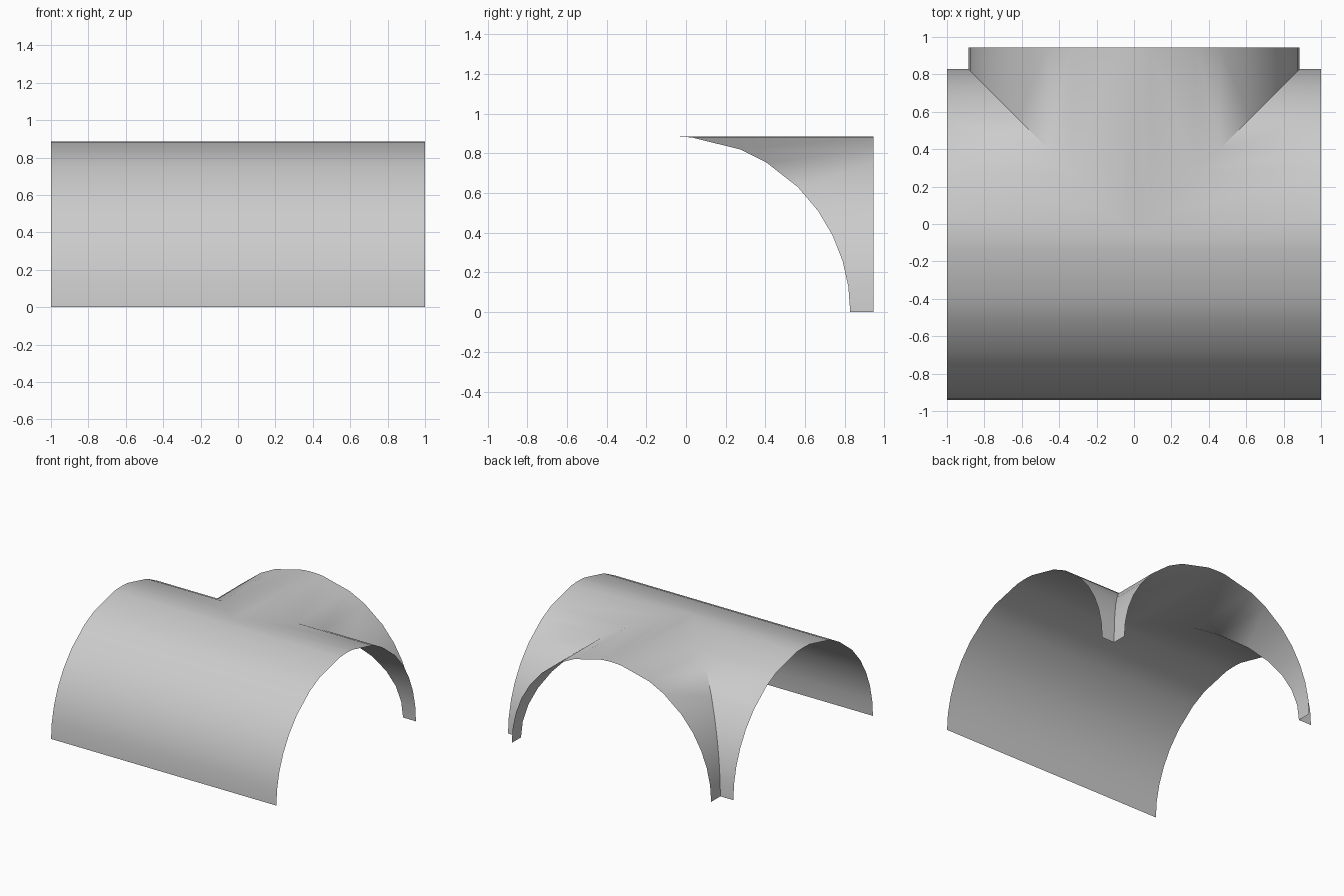
import bpy, bmesh, math

cube = bpy.data.objects.get("Cube")
if cube:
    bpy.data.objects.remove(cube, do_unlink=True)

RADIUS = 0.885
AXIS_Y = -0.057     # centre line of the long vault
BACK_Y = 0.945      # open end of the side vault
HALF_LENGTH = 1.0

# Quarter arch from the foot to the narrow flat crown: (offset from axis, height)
angles = [0, 8.4, 17, 25.8, 35.2, 45.4, 58.5, 67.9, 84.5, 88.7]
arch = [(RADIUS * math.cos(math.radians(a)), RADIUS * math.sin(math.radians(a)))
        for a in angles]

bm = bmesh.new()


def face(*points):
    bm.faces.new([bm.verts.new(p) for p in points])


for (a, za), (b, zb) in zip(arch, arch[1:]):
    # Long vault, uninterrupted front slope
    face((-HALF_LENGTH, AXIS_Y - a, za), (HALF_LENGTH, AXIS_Y - a, za),
         (HALF_LENGTH, AXIS_Y - b, zb), (-HALF_LENGTH, AXIS_Y - b, zb))
    for s in (-1, 1):
        # Long vault, back slope cut along the diagonal groin
        face((s * HALF_LENGTH, AXIS_Y + a, za), (s * a, AXIS_Y + a, za),
             (s * b, AXIS_Y + b, zb), (s * HALF_LENGTH, AXIS_Y + b, zb))
        # Side vault running to the back, starting at the same groin
        face((s * a, AXIS_Y + a, za), (s * a, BACK_Y, za),
             (s * b, BACK_Y, zb), (s * b, AXIS_Y + b, zb))

# Crown strips of both vaults
c, top = arch[-1]
face((-HALF_LENGTH, AXIS_Y - c, top), (HALF_LENGTH, AXIS_Y - c, top),
     (HALF_LENGTH, AXIS_Y + c, top), (c, AXIS_Y + c, top),
     (-c, AXIS_Y + c, top), (-HALF_LENGTH, AXIS_Y + c, top))
face((-c, AXIS_Y + c, top), (c, AXIS_Y + c, top), (c, BACK_Y, top), (-c, BACK_Y, top))

# Weld the strips into one open shell facing outward
bmesh.ops.remove_doubles(bm, verts=bm.verts, dist=0.0005)
bmesh.ops.recalc_face_normals(bm, faces=bm.faces)
bm.normal_update()
if sum(f.normal.z * f.calc_area() for f in bm.faces) < 0:
    bmesh.ops.reverse_faces(bm, faces=bm.faces)

mesh = bpy.data.meshes.new("vault_shell")
bm.to_mesh(mesh)
bm.free()
vault = bpy.data.objects.new("vault_shell", mesh)
bpy.context.collection.objects.link(vault)

# Plain grey finish
grey = bpy.data.materials.new("light_grey")
grey.use_nodes = True
colour = (0.6, 0.6, 0.6, 1)
grey.diffuse_color = colour
grey.node_tree.nodes["Principled BSDF"].inputs["Base Color"].default_value = colour
mesh.materials.append(grey)

# Smooth curves with a crisp lower groin
bpy.ops.object.select_all(action='DESELECT')
vault.select_set(True)
bpy.context.view_layer.objects.active = vault
bpy.ops.object.shade_smooth_by_angle(angle=math.radians(40))
